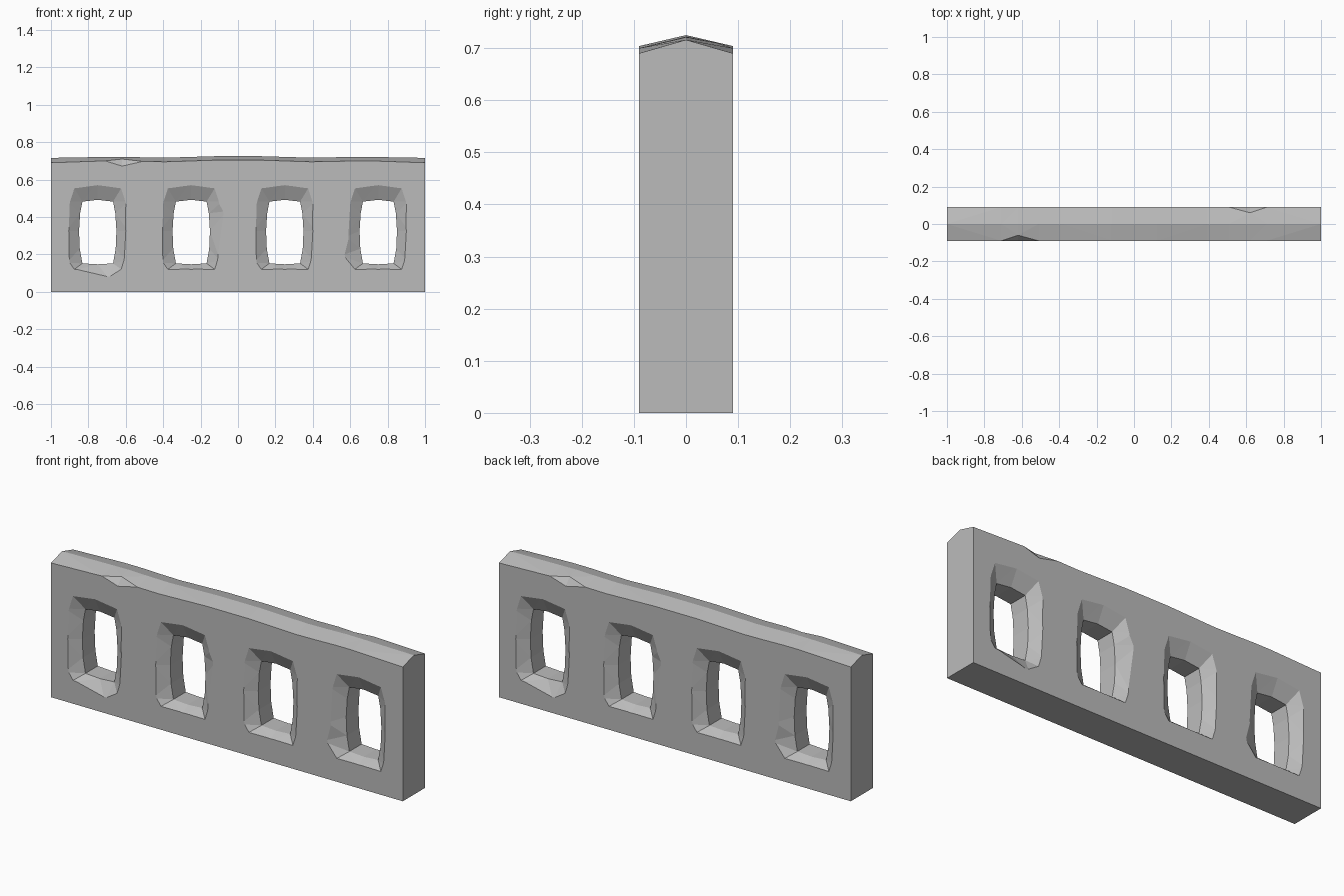
import bpy, bmesh

cube = bpy.data.objects.get("Cube")
if cube:
    bpy.data.objects.remove(cube, do_unlink=True)

HALF_Y = 0.09       # half the wall thickness
THROAT = 0.05       # half the depth of the straight part of each opening

stone = bpy.data.materials.new("grey stone")
stone.use_nodes = True
GREY = (0.5, 0.5, 0.5, 1)
stone.diffuse_color = GREY
stone.node_tree.nodes["Principled BSDF"].inputs["Base Color"].default_value = GREY


def make_object(name, bm):
    bmesh.ops.recalc_face_normals(bm, faces=bm.faces)
    mesh = bpy.data.meshes.new(name)
    bm.to_mesh(mesh)
    bm.free()
    mesh.materials.append(stone)
    obj = bpy.data.objects.new(name, mesh)
    bpy.context.collection.objects.link(obj)
    return obj


def loft(bm, rings):
    """Skin a row of equal closed rings and cap both ends."""
    loops = [[bm.verts.new(p) for p in ring] for ring in rings]
    n = len(loops[0])
    for a, b in zip(loops, loops[1:]):
        for i in range(n):
            j = (i + 1) % n
            bm.faces.new((a[i], a[j], b[j], b[i]))
    bm.faces.new(loops[0])
    bm.faces.new(loops[-1][::-1])


# Wall with a worn, wavy ridge and one chip in each eave: x, eave z, ridge z
STATIONS = [(-1, .69, .716), (-.71, .70, .721), (-.62, .70, .722), (-.51, .697, .719),
            (-.39, .695, .717), (-.12, .704, .725), (.12, .704, .725), (.39, .695, .717),
            (.51, .697, .719), (.62, .70, .722), (.71, .70, .721), (1, .69, .716)]


def eave(chipped, z):
    return [(HALF_Y, .672), (.06, .71)] if chipped else [(HALF_Y, z), (HALF_Y, z)]


def wall_section(x, z, ridge):
    low_f, up_f = eave(x == -.62, z)
    low_b, up_b = eave(x == .62, z)
    profile = [(-HALF_Y, 0), (-low_f[0], low_f[1]), (-up_f[0], up_f[1]), (0, ridge),
               up_b, low_b, (HALF_Y, 0)]
    return [(x, y, h) for y, h in profile]


bm = bmesh.new()
loft(bm, [wall_section(*s) for s in STATIONS])
bmesh.ops.remove_doubles(bm, verts=bm.verts, dist=1e-5)
bmesh.ops.triangulate(bm, faces=[f for f in bm.faces if len(f.verts) > 3])
wall = make_object("stone_wall", bm)

# Opening outlines, clockwise from the top left corner: x offset, z
INNER = [(-.082, .482), (0, .492), (.082, .482), (.094, .42), (.1, .325), (.096, .23),
         (.082, .152), (0, .147), (-.082, .152), (-.096, .23), (-.1, .325), (-.094, .42)]
OUTER = [(-.125, .553), (0, .57), (.125, .553), (.15, .47), (.15, .325), (.142, .18),
         (.125, .12), (0, .12), (-.125, .12), (-.152, .17), (-.155, .325), (-.15, .47)]
# Chipped outline points, by opening and point index
CHIPS = {0: {7: (.05, .082)},
         1: {4: (.172, .41)},
         3: {9: (-.18, .2), 10: (-.16, .3)}}


def splay(index):
    """Outline pushed past the wall face so the splay cuts cleanly."""
    chips = CHIPS.get(index, {})
    outer = [chips.get(i, p) for i, p in enumerate(OUTER)]
    k = 1.25
    return [(a + (c - a) * k, b + (d - b) * k) for (a, b), (c, d) in zip(INNER, outer)], \
        THROAT + (HALF_Y - THROAT) * k


def flip(points):
    """Half turn about the vertical, keeping point order matched to INNER."""
    out = [(-x, z) for x, z in points]
    return [out[(2 - i) % len(out)] for i in range(len(out))]


# Four splayed openings; the back repeats the front after a half turn
bm = bmesh.new()
for i in range(4):
    cx = -.75 + .5 * i
    front, depth = splay(i)
    back = flip(splay(3 - i)[0])
    layers = [(-depth, front), (-THROAT, INNER), (THROAT, INNER), (depth, back)]
    loft(bm, [[(cx + x, y, z) for x, z in pts] for y, pts in layers])
bmesh.ops.triangulate(bm, faces=bm.faces)
cutter = make_object("opening_cutter", bm)
cutter.hide_render = True

cut = wall.modifiers.new("openings", "BOOLEAN")
cut.operation = "DIFFERENCE"
cut.solver = "EXACT"
cut.object = cutter
bpy.context.view_layer.objects.active = wall
bpy.ops.object.modifier_apply(modifier=cut.name)
bpy.data.objects.remove(cutter, do_unlink=True)
